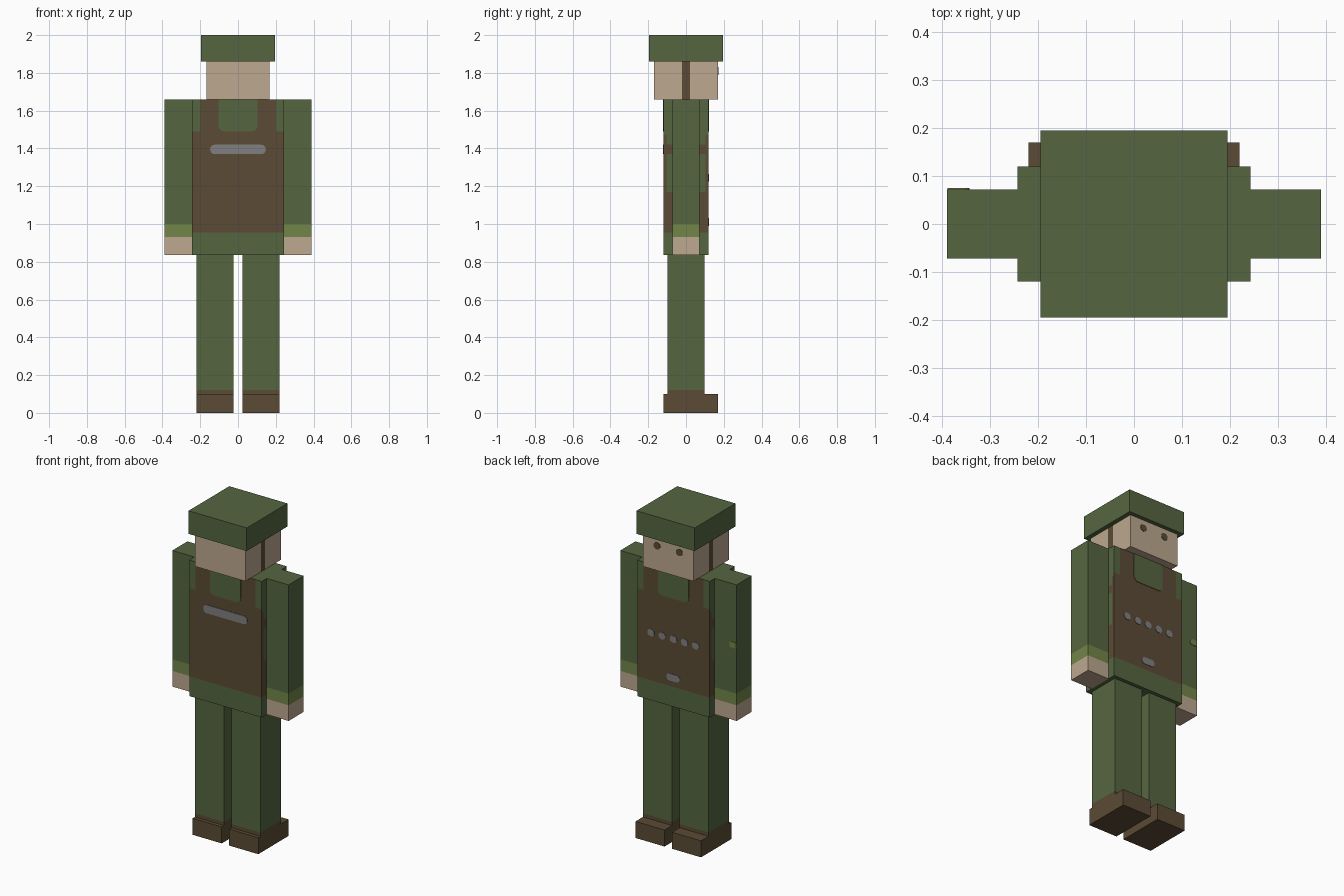
import bpy, bmesh, math
from mathutils import Vector

if "Cube" in bpy.data.objects:
    bpy.data.objects.remove(bpy.data.objects["Cube"])

# Flat colours
COLOURS = {
    "green cloth": (0.091, 0.133, 0.051),
    "brown leather": (0.105, 0.070, 0.035),
    "skin": (0.508, 0.392, 0.275),
    "light green cuff": (0.171, 0.235, 0.065),
    "grey metal": (0.216, 0.216, 0.216),
}
MATS = []
for label, rgb in COLOURS.items():
    m = bpy.data.materials.new(label)
    m.diffuse_color = (*rgb, 1)
    m.use_nodes = True
    m.node_tree.nodes["Principled BSDF"].inputs["Base Color"].default_value = m.diffuse_color
    MATS.append(m)
GREEN, BROWN, SKIN, CUFF, METAL = range(5)


def finish(name, bm, rule):
    """Colour faces by rule(centre, normal) and add the object."""
    bm.normal_update()
    for f in bm.faces:
        f.material_index = rule(f.calc_center_median(), f.normal)
    mesh = bpy.data.meshes.new(name)
    bm.to_mesh(mesh)
    bm.free()
    for m in MATS:
        mesh.materials.append(m)
    ob = bpy.data.objects.new(name, mesh)
    bpy.context.collection.objects.link(ob)
    return ob


def box(name, lo, hi, rule, cuts=((), (), ())):
    """Box between two corners, sliced at the given x, y and z positions."""
    lo, hi = Vector(lo), Vector(hi)
    bm = bmesh.new()
    bmesh.ops.create_cube(bm, size=1)
    for v in bm.verts:
        v.co = (lo + hi) / 2 + v.co * (hi - lo)
    for axis in range(3):
        normal = Vector((0, 0, 0))
        normal[axis] = 1
        for c in cuts[axis]:
            geom = bm.verts[:] + bm.edges[:] + bm.faces[:]
            bmesh.ops.bisect_plane(bm, geom=geom, plane_co=normal * c, plane_no=normal)
    return finish(name, bm, rule)


def plate(name, x, z, w, h, y, mat, radii):
    """Thin rounded plate facing front or back; radii: low -x, low +x, top +x, top -x."""
    side = 1 if y > 0 else -1
    bm = bmesh.new()
    outline = []
    for i, (sx, sz) in enumerate(((-1, -1), (1, -1), (1, 1), (-1, 1))):
        r = radii[i]
        cx, cz = x + sx * (w / 2 - r), z + sz * (h / 2 - r)
        for k in range(5 if r else 1):
            a = math.pi + i * math.pi / 2 + k * math.pi / 8
            outline.append(bm.verts.new((cx + r * math.cos(a), y, cz + r * math.sin(a))))
    face = bm.faces.new(outline)
    new = bmesh.ops.extrude_face_region(bm, geom=[face])["geom"]
    for v in new:
        if isinstance(v, bmesh.types.BMVert):
            v.co.y += side * 0.003
    bmesh.ops.remove_doubles(bm, verts=bm.verts[:], dist=0.0002)
    bmesh.ops.recalc_face_normals(bm, faces=bm.faces[:])
    return finish(name, bm, lambda c, n: mat)


# Cap and head with a chin strap on each side
box("cap", (-0.195, -0.195, 1.86), (0.195, 0.195, 2), lambda c, n: GREEN)
box("head", (-0.168, -0.17, 1.66), (0.168, 0.17, 1.86),
    lambda c, n: BROWN if abs(n.x) > 0.5 and abs(c.y) < 0.02 else SKIN,
    ((), (-0.02, 0.02), ()))


# Torso: brown vest with straps over a green shirt
def vest(c, n):
    if abs(n.z) > 0.5 or c.z < 0.955:
        return GREEN
    if abs(n.y) > 0.5:
        return GREEN if c.z > 1.49 and abs(c.x) > 0.2 else BROWN
    if c.z > 1.47:
        return GREEN
    limit = 0.102 if 1.17 < c.z < 1.37 or c.z > 1.42 else 0.072
    return BROWN if abs(c.y) > limit else GREEN


box("torso", (-0.243, -0.12, 0.835), (0.243, 0.12, 1.66), vest,
    ((-0.2, 0.2), (-0.102, -0.072, 0.072, 0.102), (0.955, 1.17, 1.37, 1.42, 1.47, 1.49)))

# Painted details on the vest
for label, y in (("back", -0.12), ("chest", 0.12)):
    plate(label + "_neck_opening", 0, 1.575, 0.205, 0.17, y, GREEN, (0.03, 0.03, 0, 0))
plate("back_bar", 0, 1.395, 0.295, 0.05, -0.12, METAL, (0.024,) * 4)
for i in range(5):
    plate(f"vest_button_{i + 1}", (i - 2) * 0.075, 1.245, 0.046, 0.042, 0.12, METAL, (0.02,) * 4)
plate("buckle", 0, 1.01, 0.09, 0.042, 0.12, METAL, (0.02,) * 4)


def sleeve(c, n):
    if c.z < 0.93:
        return SKIN
    return CUFF if c.z < 1.0 else GREEN


# Paired parts
for s, label in ((-1, "left"), (1, "right")):
    def span(a, b):
        return sorted((s * a, s * b))

    x0, x1 = span(0.243, 0.39)
    box(label + "_arm", (x0, -0.072, 0.835), (x1, 0.072, 1.66), sleeve, ((), (), (0.93, 1.0)))
    x0, x1 = span(0.025, 0.22)
    box(label + "_leg", (x0, -0.098, 0.1), (x1, 0.098, 0.835),
        lambda c, n: BROWN if c.z < 0.122 else GREEN, ((), (), (0.122,)))
    box(label + "_shoe", (x0, -0.12, 0), (x1, 0.17, 0.1), lambda c, n: BROWN)
    plate(label + "_eye", s * 0.075, 1.81, 0.044, 0.042, 0.17, BROWN, (0.02,) * 4)

# Small patch on one sleeve
plate("sleeve_patch", -0.366, 1.29, 0.046, 0.036, 0.072, CUFF, (0, 0.012, 0.012, 0))
